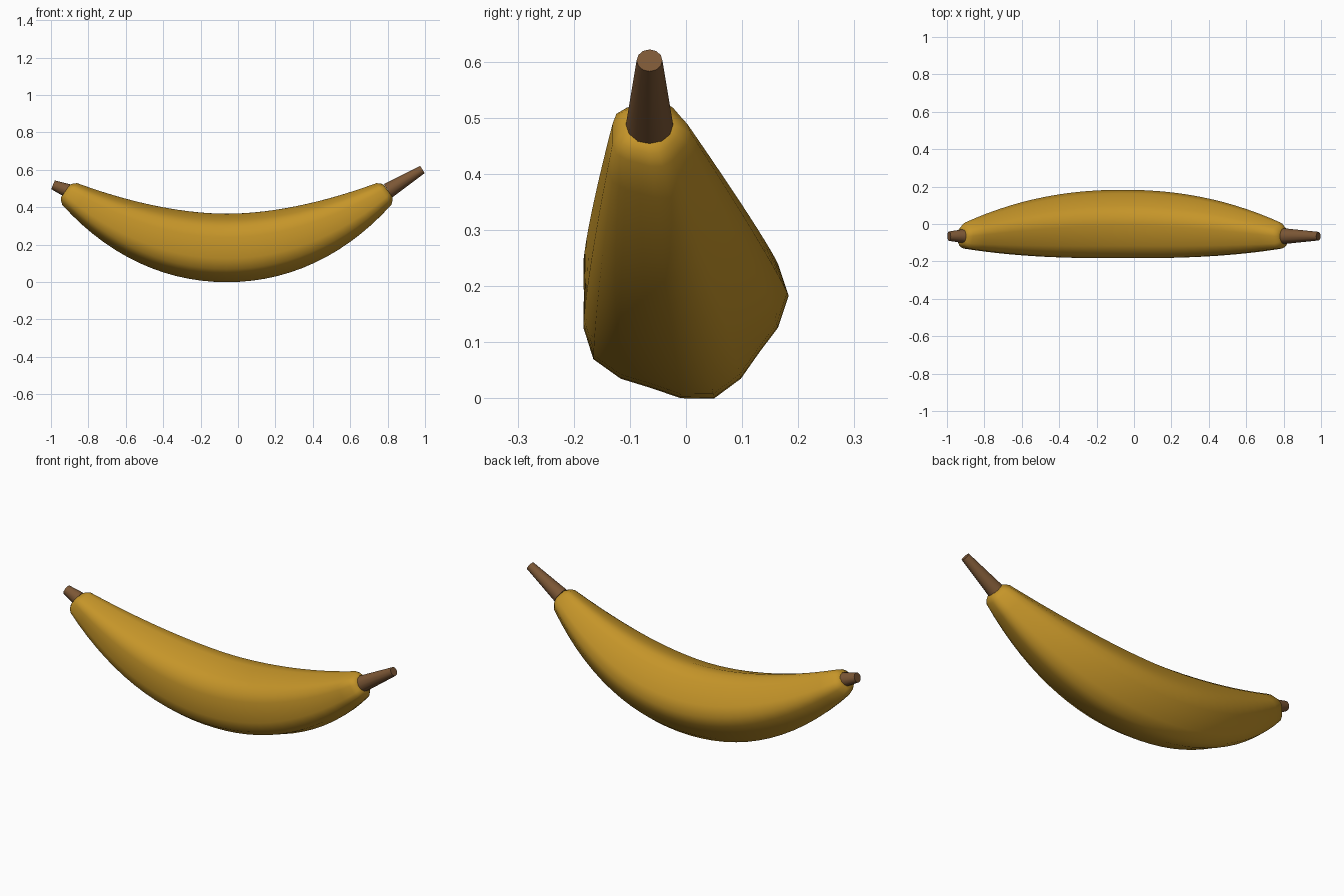
import bpy, bmesh, math
from mathutils import Vector

if "Cube" in bpy.data.objects:
    bpy.data.objects.remove(bpy.data.objects["Cube"])

def material(name, rgb):
    m = bpy.data.materials.new(name)
    m.diffuse_color = (*rgb, 1)
    m.use_nodes = True
    m.node_tree.nodes["Principled BSDF"].inputs["Base Color"].default_value = m.diffuse_color
    return m

YELLOW = material("ripe yellow", (0.56, 0.30, 0.022))
BROWN = material("stem brown", (0.20, 0.095, 0.036))
SIDES = 20

def loft(name, rings, mat):
    """Skin a list of vertex rings and cap both ends."""
    bm = bmesh.new()
    loops = [[bm.verts.new(p) for p in ring] for ring in rings]
    n = len(loops[0])
    for a, b in zip(loops, loops[1:]):
        for i in range(n):
            j = (i + 1) % n
            bm.faces.new((a[i], a[j], b[j], b[i]))
    bm.faces.new(loops[0])
    bm.faces.new(loops[-1])
    bmesh.ops.recalc_face_normals(bm, faces=bm.faces)
    me = bpy.data.meshes.new(name)
    bm.to_mesh(me)
    bm.free()
    me.materials.append(mat)
    me.shade_smooth()
    me.set_sharp_from_angle(angle=math.radians(40))
    ob = bpy.data.objects.new(name, me)
    bpy.context.collection.objects.link(ob)
    return ob

def ring(centre, tangent, radius, sides, ridge=0.0):
    """Ring square to the tangent; ridge adds five soft lengthwise ridges."""
    side = Vector((0, 1, 0))
    up = tangent.cross(side).normalized()
    if up.z < 0:
        up = -up
    pts = []
    for i in range(sides):
        a = math.tau * i / sides
        r = radius * (1 + ridge * math.cos(5 * a))
        pts.append(centre + r * (math.cos(a) * side + math.sin(a) * up))
    return pts

# Fruit body: five-ridged section swept along a bowed path
def body_ring(t, radius):
    u = 0.84 * t
    centre = Vector((u - 0.06, -0.0094 - 0.055 * t * t, 0.1825 + 0.409 * u * u))
    return ring(centre, Vector((1, 0, 0.818 * u)), radius, SIDES, 0.054)

STEPS = 28
rings = [body_ring(-1.027, 0.04), body_ring(-1.018, 0.055)]
for k in range(STEPS + 1):
    t = -1 + 2 * k / STEPS
    rings.append(body_ring(t, 0.1825 - 0.1125 * abs(t) ** 2.25))
rings += [body_ring(1.018, 0.055), body_ring(1.027, 0.04)]
loft("fruit_body", rings, YELLOW)

# Stem and blossom tip: short tapered stubs
def stub(name, start, end, r0, r1):
    a, b = Vector(start), Vector(end)
    loft(name, [ring(a, b - a, r0, 12), ring(b, b - a, r1, 12)], BROWN)

stub("stem", (0.802, -0.065, 0.488), (0.986, -0.065, 0.602), 0.042, 0.023)
stub("blossom_tip", (-0.912, -0.065, 0.489), (-0.989, -0.065, 0.520), 0.037, 0.025)
